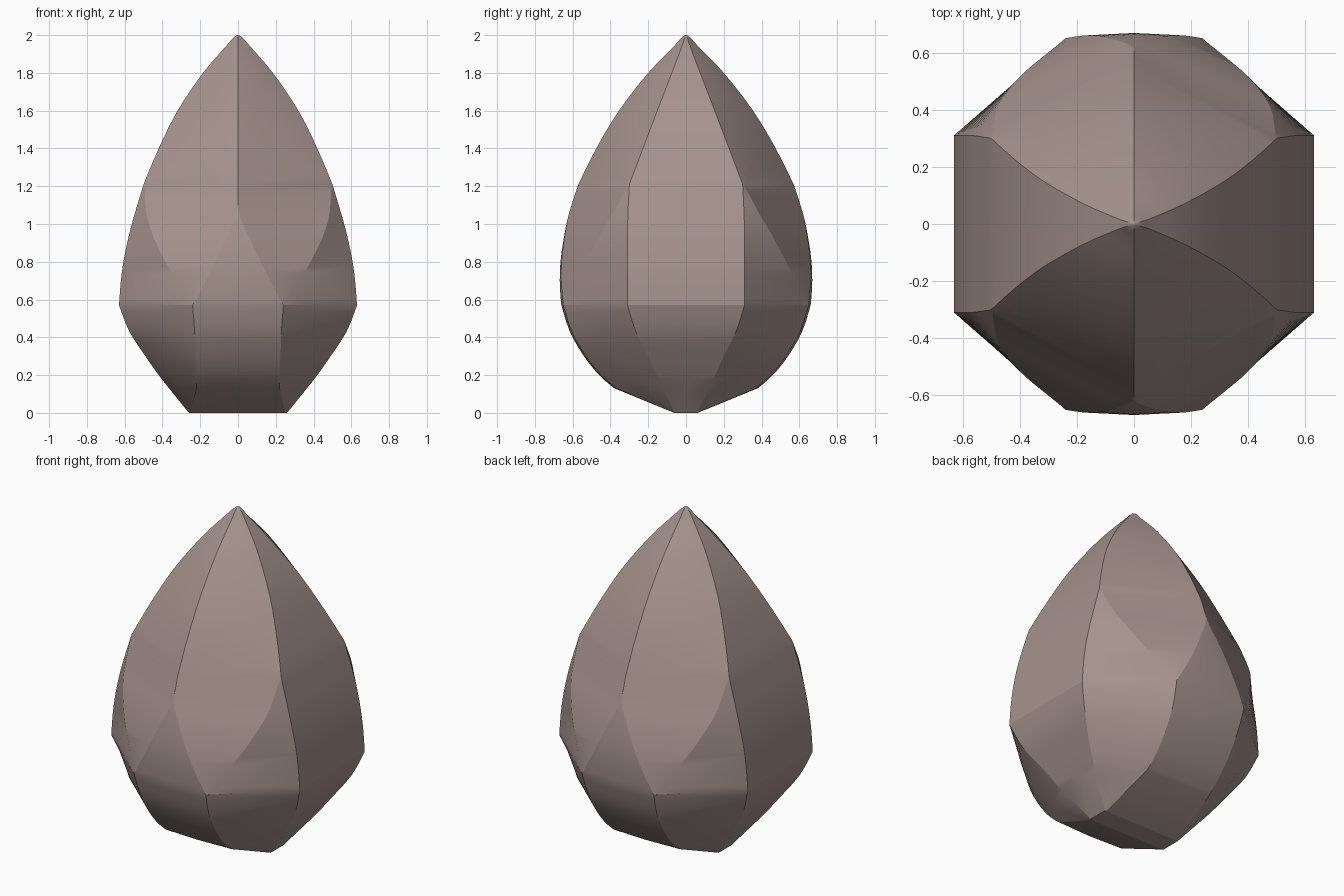
import bpy, bmesh, math

if "Cube" in bpy.data.objects:
    bpy.data.objects.remove(bpy.data.objects["Cube"])

# Quarter cross-sections: z, side corner (ax, ay), diagonal crease (cx, cy), front corner (bx, by)
LOWER = [
    (0.00, .26, .06, .255, .061, .25, .062),
    (0.13, .365, .12, .305, .25, .22, .37),
    (0.20, .42, .155, .345, .31, .22, .45),
    (0.30, .49, .20, .39, .38, .225, .53),
    (0.43, .575, .265, .425, .44, .23, .605),
    (0.57, .63, .31, .435, .48, .24, .65),
]
MIDDLE = [
    (0.57, .63, .31, .25, .64, .24, .65),
    (0.70, .62, .31, .325, .58, .17, .66),
    (0.82, .603, .31, .395, .52, .11, .657),
    (0.95, .575, .31, .455, .45, .05, .64),
    (1.06, .545, .307, .485, .385, .005, .618),
    (1.21, .50, .30, .495, .305, .001, .57),
]
UPPER = [
    (1.21, .50, .30, .495, .305, .001, .57),
    (1.40, .42, .228, .25, .35, .001, .475),
    (1.60, .32, .152, .18, .257, .001, .355),
    (1.80, .185, .075, .105, .143, .001, .20),
    (1.94, .065, .022, .035, .044, .001, .065),
    (1.985, .025, .008, .014, .017, .001, .025),
    (2.00, .004, .001, .002, .003, .001, .004),
]


def smooth_rows(rows, steps=3):
    """Fill in rows along a smooth curve through the given ones."""
    out = []
    for i in range(len(rows) - 1):
        a, b = rows[max(i - 1, 0)], rows[i]
        c, d = rows[i + 1], rows[min(i + 2, len(rows) - 1)]
        for s in range(steps):
            t = s / steps
            out.append(tuple(
                .5 * (2*q + (r - p)*t + (2*p - 5*q + 4*r - w)*t*t + (3*q - p - 3*r + w)*t**3)
                for p, q, r, w in zip(a, b, c, d)))
    out.append(rows[-1])
    return out


def ring(row):
    """Mirror one quarter section into a closed loop of points."""
    z, ax, ay, cx, cy, bx, by = row
    bow = .01 * min(1, bx / .2)
    if z < .15:
        bow *= z / .15
    q = [(ax, 0), (ax, ay), (cx, cy), (bx, by), (0, by + bow)]
    half = q + [(-x, y) for x, y in q[-2::-1]]
    loop = half + [(x, -y) for x, y in half[-2:0:-1]]
    return [(x, y, z) for x, y in loop]


# Faceted stone body
bm = bmesh.new()
rows = smooth_rows([LOWER[0], LOWER[1]], 1) + smooth_rows(LOWER[1:])[1:]
rows += smooth_rows(MIDDLE) + smooth_rows(UPPER)[1:]
loops = [[bm.verts.new(p) for p in ring(r)] for r in rows]
for low, high in zip(loops, loops[1:]):
    n = len(low)
    for i in range(n):
        j = (i + 1) % n
        bm.faces.new((low[i], low[j], high[j], high[i]))
bm.faces.new(loops[0][::-1])
bm.faces.new(loops[-1])
bmesh.ops.remove_doubles(bm, verts=bm.verts, dist=.003)
bmesh.ops.dissolve_degenerate(bm, edges=bm.edges, dist=.0005)
bmesh.ops.recalc_face_normals(bm, faces=bm.faces)

mesh = bpy.data.meshes.new("faceted_stone")
bm.to_mesh(mesh)
bm.free()
stone = bpy.data.objects.new("faceted_stone", mesh)
bpy.context.collection.objects.link(stone)

# Dusty pink-grey stone
mat = bpy.data.materials.new("dusty_rose_stone")
mat.diffuse_color = (.38, .29, .27, 1)
mat.use_nodes = True
mat.node_tree.nodes["Principled BSDF"].inputs["Base Color"].default_value = mat.diffuse_color
mesh.materials.append(mat)

bpy.context.view_layer.objects.active = stone
stone.select_set(True)
bpy.ops.object.shade_smooth_by_angle(angle=math.radians(20))
